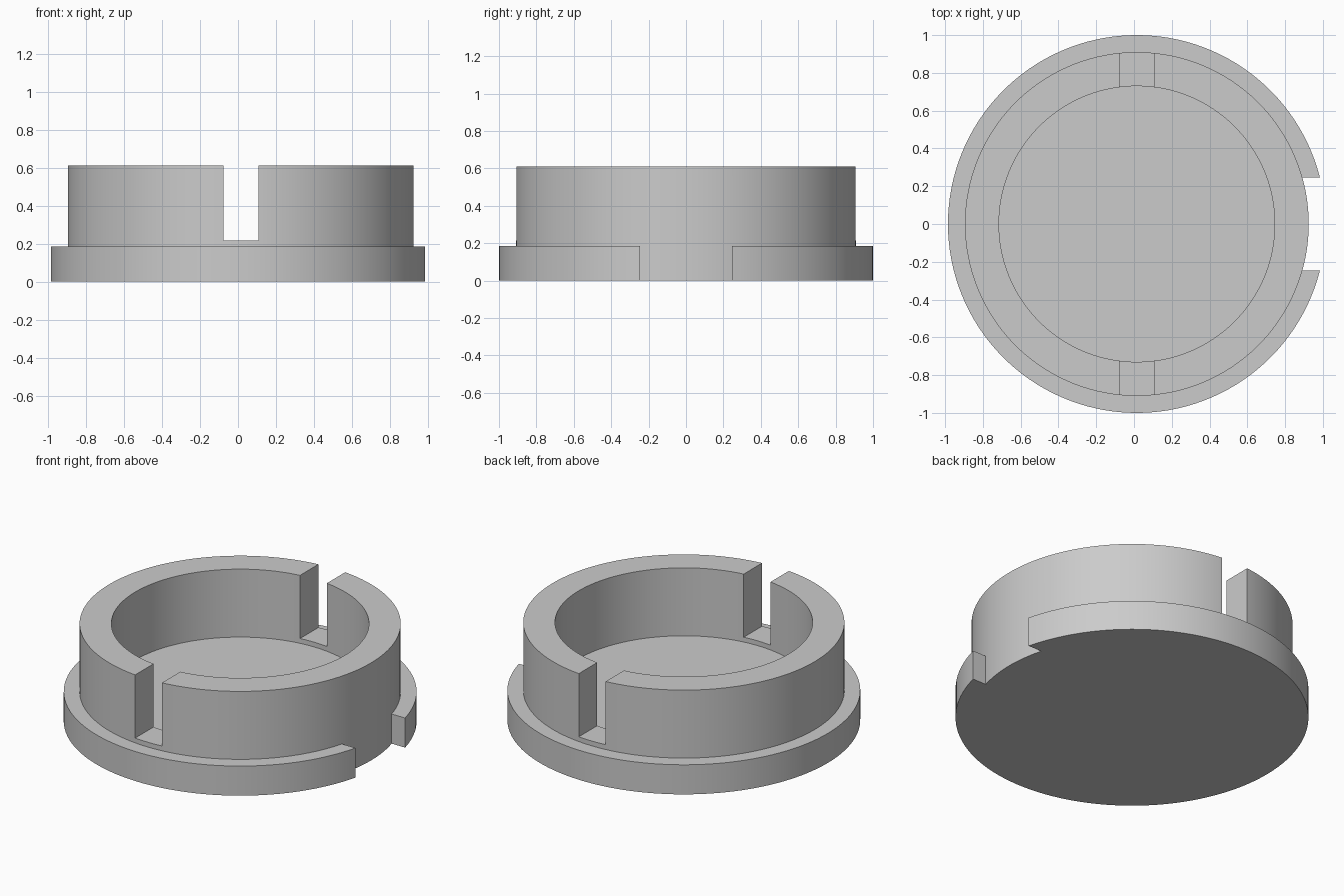
import bpy, bmesh
from math import asin, sin, cos, pi, radians
from mathutils import Matrix

cube = bpy.data.objects.get("Cube")
if cube:
    bpy.data.objects.remove(cube, do_unlink=True)

FLANGE_R, WALL_R, BORE_R = 1.0, 0.91, 0.73
FLANGE_Z, SLOT_Z, TOP_Z = 0.185, 0.215, 0.61
NOTCH_HALF, SLOT_W = 0.245, 0.185
CENTRE_X = 0.015

grey = bpy.data.materials.new("plain grey")
grey.use_nodes = True
grey.diffuse_color = (0.6, 0.6, 0.6, 1)
grey.node_tree.nodes["Principled BSDF"].inputs["Base Color"].default_value = grey.diffuse_color


def notch_angle(r):
    """Angle at which the notch's straight side meets radius r."""
    return asin(NOTCH_HALF / max(r, WALL_R))


def sweep(bm, profile, steps, span):
    """Turn a profile about z; span(r) gives start and end angle."""
    cols = []
    for i in range(steps + 1):
        col = []
        for r, z in profile:
            a, b = span(r)
            t = a + (b - a) * i / steps
            col.append(bm.verts.new((r * cos(t), r * sin(t), z)))
        cols.append(col)
    for c, d in zip(cols, cols[1:]):
        for j in range(len(profile) - 1):
            quad = [c[j], d[j], d[j + 1], c[j + 1]]
            if profile[j][0] == 0:
                quad.pop(1)
            elif profile[j + 1][0] == 0:
                quad.pop(2)
            bm.faces.new(quad)
    return cols


# Cap body: floor, wall and a flange that is open at the notch
upper = [(WALL_R, FLANGE_Z), (WALL_R, TOP_Z), (BORE_R, TOP_Z), (BORE_R, FLANGE_Z), (0, FLANGE_Z)]
bottom = [(0, 0), (WALL_R, 0)]
flange = [(FLANGE_R, 0), (FLANGE_R, FLANGE_Z)]
bm = bmesh.new()
cols = sweep(bm, bottom + flange + upper, 120,
             lambda r: (notch_angle(r), 2 * pi - notch_angle(r)))
for col in (cols[0], cols[-1]):
    bm.faces.new(col[1:5])
sweep(bm, bottom + upper, 20, lambda r: (-notch_angle(r), notch_angle(r)))
bmesh.ops.remove_doubles(bm, verts=bm.verts, dist=1e-4)
bmesh.ops.recalc_face_normals(bm, faces=bm.faces)
bmesh.ops.translate(bm, verts=bm.verts, vec=(CENTRE_X, 0, 0))
mesh = bpy.data.meshes.new("cap_body")
bm.to_mesh(mesh)
bm.free()
body = bpy.data.objects.new("cap_body", mesh)
bpy.context.collection.objects.link(body)
mesh.materials.append(grey)

# Slots through the front and back of the wall
bm = bmesh.new()
bmesh.ops.create_cube(bm, size=1, matrix=Matrix.Translation((CENTRE_X, 0, SLOT_Z + 0.5))
                      @ Matrix.Diagonal((SLOT_W, 3, 1, 1)))
cut_mesh = bpy.data.meshes.new("slot_cutter")
bm.to_mesh(cut_mesh)
bm.free()
cutter = bpy.data.objects.new("slot_cutter", cut_mesh)
bpy.context.collection.objects.link(cutter)
cutter.hide_render = True
cut_mesh.materials.append(grey)

mod = body.modifiers.new("slots", 'BOOLEAN')
mod.operation, mod.solver, mod.object = 'DIFFERENCE', 'EXACT', cutter
for o in bpy.context.selected_objects:
    o.select_set(False)
body.select_set(True)
bpy.context.view_layer.objects.active = body
bpy.ops.object.modifier_apply(modifier=mod.name)
bpy.data.objects.remove(cutter, do_unlink=True)
bpy.ops.object.shade_smooth_by_angle(angle=radians(30))
